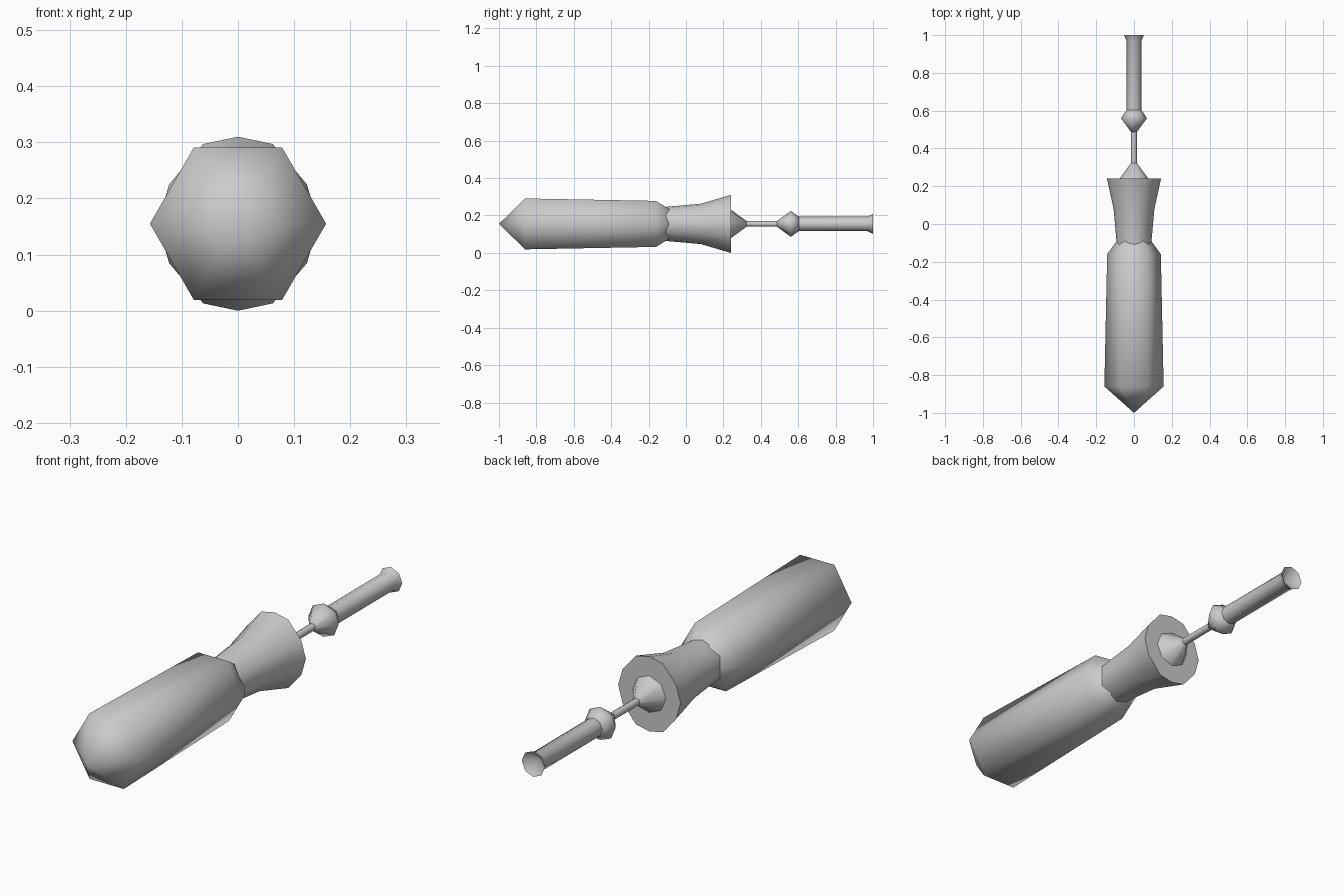
import bpy, math

if "Cube" in bpy.data.objects:
    bpy.data.objects.remove(bpy.data.objects["Cube"])

AXIS_Z = 0.155

metal = bpy.data.materials.new("plain grey")
metal.diffuse_color = (0.6, 0.6, 0.6, 1)
metal.use_nodes = True
metal.node_tree.nodes["Principled BSDF"].inputs["Base Color"].default_value = metal.diffuse_color


def build(name, rings, sharp=75):
    """Skin a list of rings along y. Each ring is (y, [(x, z), ...])."""
    verts, faces = [], []
    n = len(rings[0][1])
    for y, pts in rings:
        verts += [(x, y, z + AXIS_Z) for x, z in pts]
    for i in range(len(rings) - 1):
        for j in range(n):
            k = (j + 1) % n
            faces.append((i * n + j, i * n + k, (i + 1) * n + k, (i + 1) * n + j))
    # close both ends with a centre point
    for row, flip in ((0, True), (len(rings) - 1, False)):
        verts.append((0, rings[row][0], AXIS_Z))
        c = len(verts) - 1
        for j in range(n):
            a, b = row * n + j, row * n + (j + 1) % n
            faces.append((b, a, c) if flip else (a, b, c))
    mesh = bpy.data.meshes.new(name)
    # rings run clockwise seen from the front, so normals face out
    mesh.from_pydata(verts, [], faces)
    mesh.materials.append(metal)
    obj = bpy.data.objects.new(name, mesh)
    bpy.context.collection.objects.link(obj)
    bpy.ops.object.select_all(action='DESELECT')
    obj.select_set(True)
    bpy.context.view_layer.objects.active = obj
    bpy.ops.object.mode_set(mode='EDIT')
    bpy.ops.mesh.select_all(action='SELECT')
    bpy.ops.mesh.remove_doubles(threshold=0.0004)
    bpy.ops.mesh.normals_make_consistent(inside=False)
    bpy.ops.object.mode_set(mode='OBJECT')
    bpy.ops.object.shade_smooth_by_angle(angle=math.radians(sharp))
    return obj


def lathe(name, profile, sides, sharp=75):
    """Turn a (y, radius) profile around the long axis."""
    turn = [2 * math.pi * j / sides for j in range(sides)]
    return build(name, [(y, [(r * math.cos(t), r * math.sin(t)) for t in turn])
                        for y, r in profile], sharp)


# six-sided body with a pointed nose
lathe("body", [(-1, 0), (-0.86, 0.157), (-0.16, 0.142), (-0.06, 0.07)], 6)

# flared collar: twelve-point rim, mirrored from one quarter
quarter = [(0.143, 0), (0.123, 0.07), (0.062, 0.142), (0, 0.155)]
rim = quarter + [(-x, z) for x, z in quarter[2::-1]]
rim += [(x, -z) for x, z in rim[-2:0:-1]]


def collar_ring(radius):
    return [(radius * x / math.hypot(x, z), radius * z / math.hypot(x, z)) for x, z in rim]


build("collar", [(-0.12, collar_ring(0.09)), (0.08, collar_ring(0.108)), (0.24, rim)])

# cone behind the collar, with the thin rod
lathe("rear_cone", [(0.235, 0.08), (0.325, 0.014)], 8)
lathe("thin_rod", [(0.30, 0.015), (0.50, 0.015)], 8)

# bulb where the thin rod meets the tube
lathe("bulb", [(0.485, 0.014), (0.56, 0.069), (0.605, 0.038)], 8)

# tube with a flared, hollowed end
lathe("tail_tube", [(0.58, 0.039), (0.97, 0.039), (1.0, 0.053), (0.96, 0)], 8)
